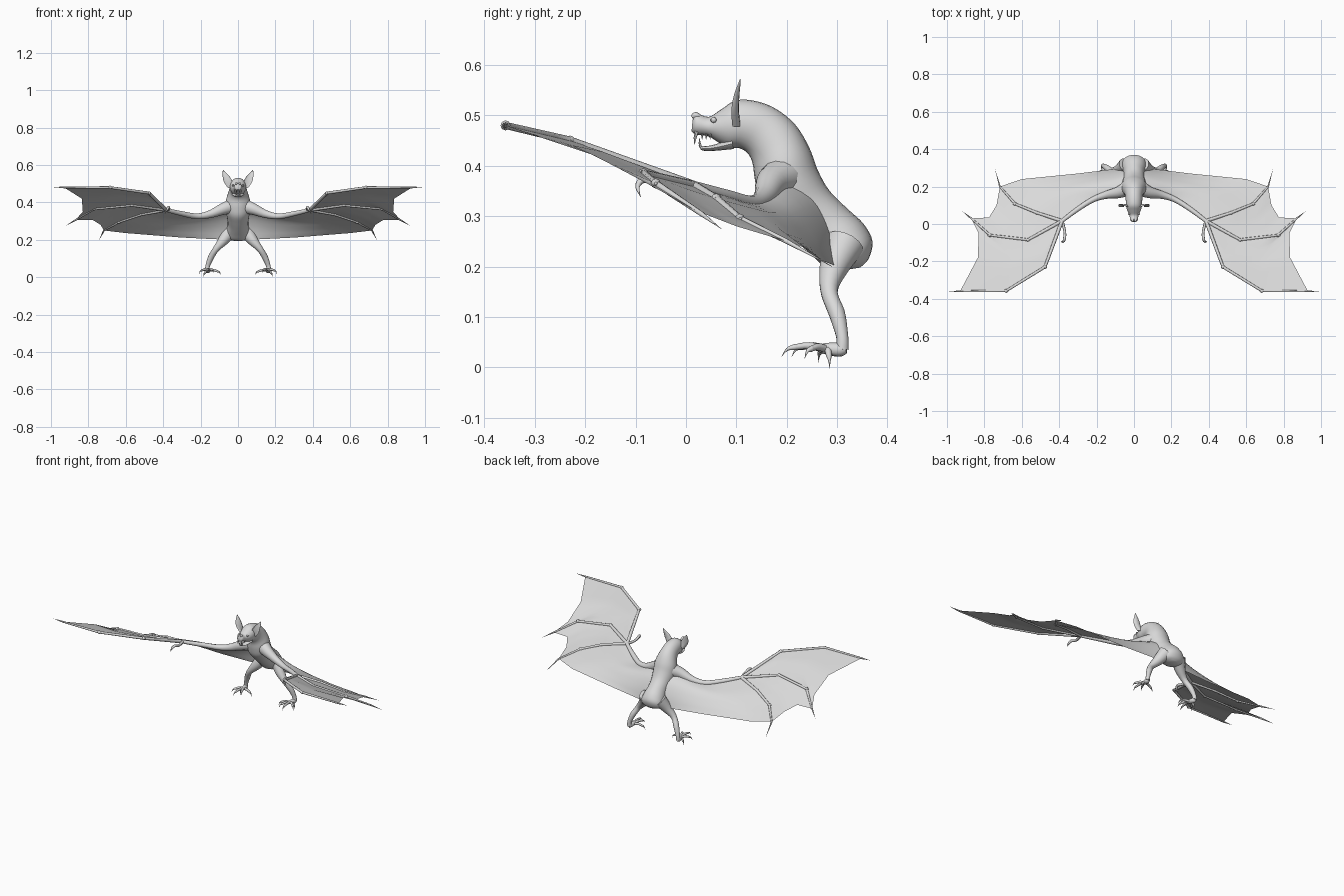
import bpy, bmesh, math
from mathutils import Vector

cube = bpy.data.objects.get("Cube")
if cube:
    bpy.data.objects.remove(cube)

GREY = (.7, .7, .7, 1)
skin = bpy.data.materials.new("plain grey skin")
skin.use_nodes = True
skin.diffuse_color = GREY
skin.node_tree.nodes["Principled BSDF"].inputs["Base Color"].default_value = GREY
parts = []


def sample(points, count, smooth=True):
    """Points along a polyline or smooth spline; works in any dimension."""
    last = len(points) - 1
    result = []
    for i in range(count + 1):
        u = i / count * last
        k = min(int(u + 1e-6), last - 1)
        t = u - k
        b, c = points[k], points[k + 1]
        a, d = points[max(k - 1, 0)], points[min(k + 2, last)]
        if smooth:
            result.append([q + t / 2 * (r - p + t * (2*p - 5*q + 4*r - s + t * (3*(q - r) + s - p)))
                           for p, q, r, s in zip(a, b, c, d)])
        else:
            result.append([q + t * (r - q) for q, r in zip(b, c)])
    return result


def build(name, rings, closed=True, mirror=False):
    """Skin a list of rings; open rings make a sheet that faces up."""
    bm = bmesh.new()
    rows = [[bm.verts.new(p) for p in ring] for ring in rings]
    size = len(rows[0])
    for low, high in zip(rows, rows[1:]):
        for j in range(size if closed else size - 1):
            n = (j + 1) % size
            bm.faces.new((low[j], low[n], high[n], high[j]))
    if closed:
        bm.faces.new(rows[0])
        bm.faces.new(rows[-1])
        bmesh.ops.recalc_face_normals(bm, faces=bm.faces)
    else:
        bmesh.ops.remove_doubles(bm, verts=bm.verts, dist=1e-5)
        bm.normal_update()
        if sum(f.normal.z for f in bm.faces) < 0:
            bmesh.ops.reverse_faces(bm, faces=bm.faces)
    mesh = bpy.data.meshes.new(name)
    bm.to_mesh(mesh)
    bm.free()
    mesh.materials.append(skin)
    obj = bpy.data.objects.new(name, mesh)
    bpy.context.collection.objects.link(obj)
    if mirror:
        mod = obj.modifiers.new("both sides", 'MIRROR')
        mod.use_mirror_merge = False
    parts.append(obj)
    return obj


def circle(sides):
    return [(math.cos(a), math.sin(a)) for a in (2 * math.pi * i / sides for i in range(sides))]


def tube(name, points, count=16, sides=10, smooth=True):
    """Mirrored limb from (x, y, z, radius) points."""
    path = sample(points, count, smooth)
    centres = [Vector(p[:3]) for p in path]
    rings, side, old = [], None, None
    for i, c in enumerate(centres):
        t = (centres[min(i + 1, count)] - centres[max(i - 1, 0)]).normalized()
        side = t.orthogonal().normalized() if side is None else old.rotation_difference(t) @ side
        up = t.cross(side)
        old = t
        r = max(path[i][3], .0004)
        rings.append([c + r * (x * side + y * up) for x, y in circle(sides)])
    return build(name, rings, mirror=True)


def trunk(name, stations, count, sides=24):
    """Oval loft from (top y, top z, bottom y, bottom z, half width)."""
    rings = []
    for ty, tz, by, bz, w in sample(stations, count):
        rings.append([(w * c, (ty + by) / 2 + s * (ty - by) / 2, (tz + bz) / 2 + s * (tz - bz) / 2)
                      for c, s in circle(sides)])
    return build(name, rings)


def membrane(name, front, back, outer, inner):
    """Coons patch between four matching edges."""
    n = len(front) - 1
    F, B, O, I = ([Vector(p[:3]) for p in e] for e in (front, back, outer, inner))
    rows = []
    for j in range(n + 1):
        v = j / n
        row = []
        for i in range(n + 1):
            u = i / n
            corners = (1 - v) * ((1 - u) * F[0] + u * F[n]) + v * ((1 - u) * B[0] + u * B[n])
            row.append((1 - v) * F[i] + v * B[i] + (1 - u) * O[j] + u * I[j] - corners)
        rows.append(row)
    build(name, rows, closed=False, mirror=True)


# Skull, neck, back and rump in one loft
trunk("head_and_body", [
    (.013, .49, .011, .468, .011), (.02, .504, .02, .462, .02), (.045, .497, .045, .458, .024),
    (.07, .512, .065, .446, .034), (.1, .53, .085, .436, .042), (.14, .528, .105, .435, .044),
    (.18, .512, .122, .425, .046), (.218, .48, .132, .405, .054), (.245, .435, .137, .37, .066),
    (.262, .39, .15, .325, .066), (.285, .35, .185, .285, .058), (.32, .315, .22, .25, .055),
    (.352, .285, .25, .222, .062), (.37, .25, .275, .2, .066), (.362, .215, .295, .195, .054),
    (.345, .198, .315, .193, .022)], 60)

# Open lower jaw
trunk("lower_jaw", [(.09, .455, .095, .433, .034), (.062, .444, .064, .43, .025),
                    (.04, .439, .042, .429, .018), (.025, .441, .03, .431, .009)], 10, 14)

# Teeth
tube("upper_fang", [(.012, .021, .468, .004), (.012, .018, .455, .003), (.012, .017, .442, 0)], 4, 6)
tube("lower_fang", [(.008, .029, .437, .003), (.009, .027, .446, .002), (.009, .027, .455, 0)], 4, 6)
for k in range(3):
    y = .032 + .008 * k
    tube("small_tooth", [(.017, y, .463, .003), (.017, y, .452, 0)], 2, 6)

# Eyes and raised nostrils
tube("eye", [(.022, .052, .49, .004), (.028, .055, .491, .006), (.032, .055, .491, .003)], 6, 10)
tube("nostril", [(.006, .03, .492, .006), (.008, .019, .5, .007), (.009, .012, .496, .003)], 6, 8)

# Cupped pointed ears
ear = []
for x, y, z, w, t in sample([(.04, .092, .478, .014, .016), (.053, .09, .51, .023, .015),
                             (.064, .095, .54, .018, .011), (.075, .103, .562, .007, .005),
                             (.08, .107, .572, .001, .001)], 12):
    ear.append([(x + w * c, y + t * (s if s > 0 else -.5 * s), z) for c, s in circle(16)])
build("ear", ear, mirror=True)

# Arms
wrist = (.385, .016, .36)
arm = [(.03, .195, .38, .042), (.08, .17, .365, .032), (.15, .155, .337, .021),
       (.22, .13, .326, .015), (.3, .08, .34, .013), (*wrist, .01)]
tube("arm", arm, 24, 14)
tube("thumb", [(*wrist, .009), (.37, -.04, .362, .007), (.372, -.08, .374, .008),
               (.38, -.096, .36, .005), (.392, -.09, .338, 0)], 14, 8)

# Wing fingers: two joints, membrane end, claw tip
fingers = [
    [wrist, (.476, -.23, .45), (.684, -.358, .48), (.93, -.36, .48), (.99, -.36, .482)],
    [wrist, (.567, -.085, .385), (.77, -.06, .365), (.87, .03, .305), (.92, .07, .275)],
    [wrist, (.52, .06, .335), (.636, .107, .295), (.717, .2, .25), (.742, .29, .2)]]
radii = (.01, .008, .007, .005, 0)
for k, bones in enumerate(fingers):
    tube(f"wing_finger_{k + 1}", [(*p, r) for p, r in zip(bones, radii)], 16, 8, smooth=False)
    for p in bones[1:3]:
        x, y, z = p
        tube("finger_knuckle", [(x - .012, y, z, .003), (x, y, z, .01), (x + .012, y, z, .003)], 6, 8)

# Membranes between fingers, arm and flank
STEPS = 12
edges = [sample(f[:4], STEPS, False) for f in fingers]
point = [wrist] * (STEPS + 1)
trails = [[(.835, -.18, .42), (.83, -.05, .35)], [(.775, .035, .305), (.735, .1, .28)]]
for k, middle in enumerate(trails):
    trail = sample([fingers[k][3], *middle, fingers[k + 1][3]], STEPS, False)
    membrane(f"wing_membrane_{k + 1}", point, trail, edges[k], edges[k + 1])
hip = (.055, .3, .2)
flank = sample([arm[0][:3], (.05, .25, .335), (.05, .285, .27), hip], STEPS)
trail = sample([fingers[2][3], (.6, .24, .236), (.3, .27, .212), hip], STEPS, False)
membrane("inner_wing_membrane", sample(arm, STEPS)[::-1], trail, edges[2], flank)

# Legs and feet
tube("leg", [(.045, .315, .245, .04), (.08, .292, .195, .028), (.118, .284, .15, .017),
             (.145, .3, .105, .016), (.162, .31, .06, .012), (.164, .31, .036, .013)], 24, 14)
tube("foot", [(.165, .318, .036, .008), (.163, .305, .035, .014), (.158, .28, .037, .012),
              (.156, .262, .038, .007)], 10, 10)

# Splayed toes with hooked claws
ball = Vector((.158, .28, .036))
for x, y, drop in [(.09, .262, .012), (.128, .21, 0), (.165, .19, 0), (.208, .235, .005), (.185, .285, .024)]:
    tip = Vector((x, y, .022 - drop))
    toe = [(*ball, .008)]
    for along, height, r in [(.4, .043, .007), (.65, .041, .006), (.72, .04, .006), (.88, .036, .003)]:
        p = ball.lerp(tip, along)
        toe.append((p.x, p.y, height - drop * along, r))
    toe.append((*tip, 0))
    tube("toe", toe, 15, 8)

# Smooth shading that keeps creases
bpy.ops.object.select_all(action='DESELECT')
for obj in parts:
    obj.select_set(True)
bpy.context.view_layer.objects.active = parts[0]
bpy.ops.object.shade_smooth_by_angle(angle=math.radians(50))
